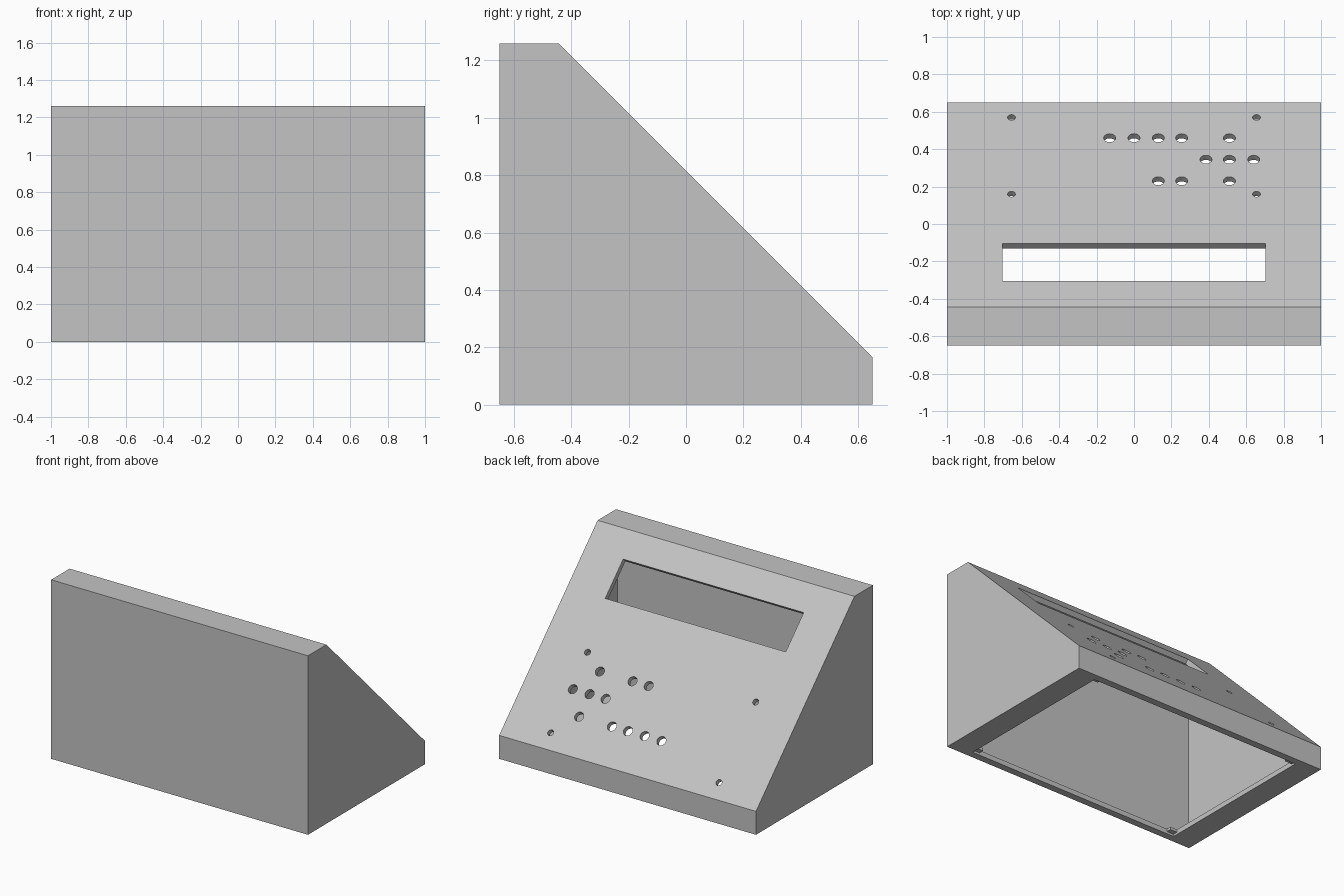
import bpy, bmesh
from math import radians
from mathutils import Matrix, Vector

cube = bpy.data.objects.get("Cube")
if cube:
    bpy.data.objects.remove(cube, do_unlink=True)

WALL = 0.035
SLOPE = 0.815          # sloped panel lies on z = SLOPE - y

grey = bpy.data.materials.new("plain_grey")
grey.use_nodes = True
COLOUR = (0.55, 0.55, 0.55, 1)
grey.diffuse_color = COLOUR
grey.node_tree.nodes["Principled BSDF"].inputs["Base Color"].default_value = COLOUR


def make_object(name, bm):
    bmesh.ops.recalc_face_normals(bm, faces=bm.faces)
    mesh = bpy.data.meshes.new(name)
    bm.to_mesh(mesh)
    bm.free()
    mesh.materials.append(grey)
    obj = bpy.data.objects.new(name, mesh)
    bpy.context.collection.objects.link(obj)
    return obj


def prism(name, profile, half):
    """Extrude a (y, z) profile across the width."""
    bm = bmesh.new()
    face = bm.faces.new([bm.verts.new((-half, y, z)) for y, z in profile])
    out = bmesh.ops.extrude_face_region(bm, geom=[face])
    verts = [g for g in out["geom"] if isinstance(g, bmesh.types.BMVert)]
    bmesh.ops.translate(bm, verts=verts, vec=(2 * half, 0, 0))
    return make_object(name, bm)


def add_box(bm, centre, size, tilt=0):
    matrix = (Matrix.Translation(centre) @ Matrix.Rotation(radians(tilt), 4, "X")
              @ Matrix.Diagonal((*size, 1)))
    bmesh.ops.create_cube(bm, size=1, matrix=matrix)


def cut(target, cutter):
    mod = target.modifiers.new("cut", "BOOLEAN")
    mod.operation = "DIFFERENCE"
    mod.solver = "EXACT"
    mod.object = cutter
    bpy.context.view_layer.objects.active = target
    bpy.ops.object.modifier_apply(modifier=mod.name)
    bpy.data.objects.remove(cutter, do_unlink=True)


def wedge(inset):
    """Side profile of the case, moved inward by inset."""
    low, high, top = -0.65 + inset, 0.65 - inset, 1.26 - inset
    slope = SLOPE - inset * 2 ** 0.5
    return [(low, inset), (high, inset), (high, slope - high),
            (slope - top, top), (low, top)]


# Hollow sloped case
case = prism("sloped_case", wedge(0), 1)
cut(case, prism("cavity_cutter", wedge(WALL), 1 - WALL))

# Opening in the base, leaving a rim
bm = bmesh.new()
add_box(bm, (0, 0, 0), (1.66, 1.20, 0.12))
cut(case, make_object("base_cutter", bm))

# Display window, square to the sloped panel
bm = bmesh.new()
add_box(bm, (0, -0.205, SLOPE + 0.205), (1.406, 0.2 * 2 ** 0.5, 0.15), -45)
cut(case, make_object("window_cutter", bm))

# Button holes and screw holes
rows = {0.46: (-0.13, 0, 0.13, 0.255, 0.51),
        0.345: (0.385, 0.51, 0.64),
        0.23: (0.13, 0.255, 0.51)}
holes = [(x, y, 0.032) for y, xs in rows.items() for x in xs]
holes += [(x, y, 0.021) for x in (-0.655, 0.655) for y in (0.16, 0.57)]
bm = bmesh.new()
for x, y, radius in holes:
    matrix = Matrix.Translation((x, y, SLOPE - y)) @ Matrix.Rotation(radians(-45), 4, "X")
    bmesh.ops.create_cone(bm, cap_ends=True, segments=32, radius1=radius,
                          radius2=radius, depth=0.12, matrix=matrix)
cut(case, make_object("hole_cutter", bm))

# Small recessed lid tabs in the corners of the base opening
bm = bmesh.new()
for sx in (-1, 1):
    for sy in (-1, 1):
        add_box(bm, Vector((sx * 0.807, sy * 0.587, 0.025)), (0.065, 0.045, 0.019))
make_object("lid_tabs", bm)
